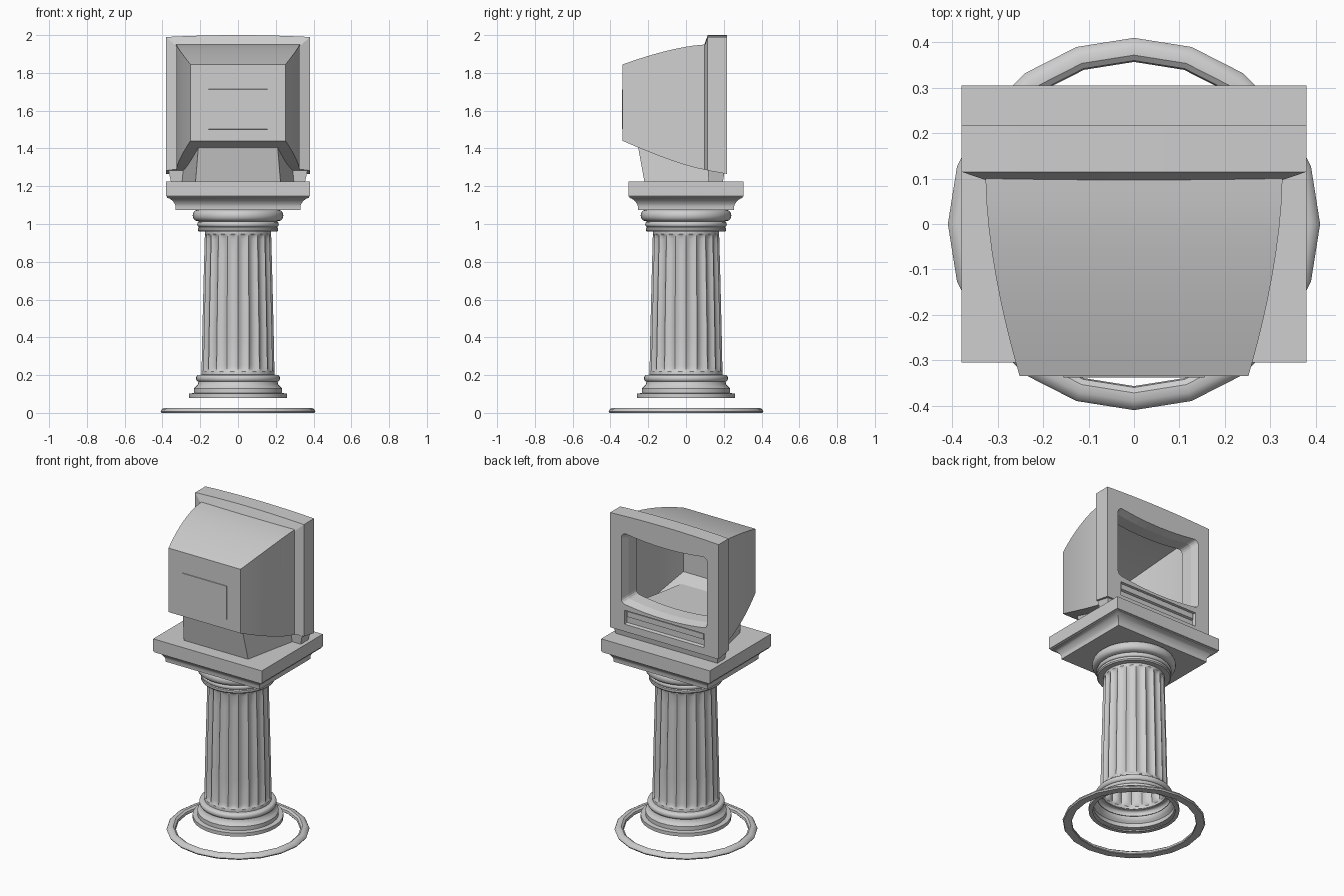
import bpy, bmesh, math
from mathutils import Vector

if "Cube" in bpy.data.objects:
    bpy.data.objects.remove(bpy.data.objects["Cube"])

mat = bpy.data.materials.new("pale stone grey")
mat.diffuse_color = (0.62, 0.62, 0.62, 1)
mat.use_nodes = True
mat.node_tree.nodes["Principled BSDF"].inputs["Base Color"].default_value = mat.diffuse_color


def loft(name, rings, caps=(True, True), cyclic=False, smooth=None):
    """Skin a list of closed rings of 3D points."""
    bm = bmesh.new()
    rows = [[bm.verts.new(p) for p in r] for r in rings]
    n = len(rows[0])
    pairs = list(zip(rows, rows[1:])) + ([(rows[-1], rows[0])] if cyclic else [])
    for a, b in pairs:
        for i in range(n):
            j = (i + 1) % n
            bm.faces.new((a[i], a[j], b[j], b[i]))
    if caps[0]:
        bm.faces.new(rows[0][::-1])
    if caps[1]:
        bm.faces.new(rows[-1])
    bmesh.ops.recalc_face_normals(bm, faces=bm.faces)
    me = bpy.data.meshes.new(name)
    bm.to_mesh(me)
    bm.free()
    me.materials.append(mat)
    ob = bpy.data.objects.new(name, me)
    bpy.context.collection.objects.link(ob)
    if smooth:
        bpy.ops.object.select_all(action='DESELECT')
        bpy.context.view_layer.objects.active = ob
        ob.select_set(True)
        bpy.ops.object.shade_smooth_by_angle(angle=math.radians(smooth))
    return ob


def lathe(name, prof, n, cyclic=False, smooth=35):
    ring = lambda r, z: [(r * math.cos(2 * math.pi * i / n), r * math.sin(2 * math.pi * i / n), z)
                         for i in range(n)]
    return loft(name, [ring(r, z) for r, z in prof], (False, False), cyclic, smooth)


def rect_z(hx, y0, y1, z, hx_front=None):
    f = hx_front or hx
    return [(-hx, y0, z), (hx, y0, z), (f, y1, z), (-f, y1, z)]


def rect_y(hx, z0, z1, y):
    return [(-hx, y, z0), (hx, y, z0), (hx, y, z1), (-hx, y, z1)]


def cut(ob, cutter):
    m = ob.modifiers.new("cut", 'BOOLEAN')
    m.operation, m.solver, m.object = 'DIFFERENCE', 'EXACT', cutter
    bpy.context.view_layer.objects.active = ob
    bpy.ops.object.modifier_apply(modifier=m.name)
    bpy.data.objects.remove(cutter)


def bulge(r, h, zc, steps=8):
    """Half-round moulding profile, from bottom to top."""
    return [(r + h * 0.8 * (math.cos(a) - 1), zc + h * math.sin(a))
            for a in (math.pi * (i / steps - 0.5) for i in range(steps + 1))]


# floor ring
lathe("floor_ring", [(0.357, 0.004), (0.36, 0.018), (0.372, 0.027), (0.39, 0.027),
                     (0.405, 0.018), (0.41, 0.008), (0.405, 0.0), (0.36, 0.0)], 20, True)

# column base mouldings
lathe("column_base", [(0.235, 0.08), (0.26, 0.08), (0.26, 0.102), (0.233, 0.105), (0.233, 0.13),
                      (0.222, 0.14), (0.212, 0.152), (0.21, 0.165)]
      + bulge(0.222, 0.018, 0.183) + [(0.19, 0.203)], 48)

# fluted shaft
FL, SUB = 20, 6
rings = []
zs = [0.20, 0.22, 0.225, 0.235, 0.25, 0.4, 0.55, 0.7, 0.85, 0.92, 0.935, 0.942, 0.947, 0.965]
for z in zs:
    t = (z - 0.2) / 0.765
    R = 0.193 - 0.018 * t ** 1.2
    end = min(z - 0.22, 0.947 - z)
    k = math.sqrt(max(0, min(1, end / 0.03)))
    ring = []
    for i in range(FL * SUB):
        a = 2 * math.pi * i / (FL * SUB)
        u = abs((i % SUB) / SUB - 0.5) * 2          # 0 at flute centre
        d = 0.013 * k * math.sqrt(max(0, 1 - (u / 0.8) ** 2))
        ring.append(((R - d) * math.cos(a), (R - d) * math.sin(a), z))
    rings.append(ring)
loft("column_shaft", rings, (False, False), smooth=35)

# capital mouldings
lathe("column_capital", [(0.17, 0.96), (0.208, 0.96), (0.213, 0.967), (0.213, 0.98), (0.203, 0.984)]
      + bulge(0.216, 0.014, 0.998) + [(0.205, 1.013)] + bulge(0.24, 0.029, 1.045)
      + [(0.2, 1.078)], 48)

# square slab with cove moulding
slab = [(0.05, 1.075), (0.05, 1.095), (0.046, 1.105), (0.035, 1.122), (0.019, 1.134),
        (0.005, 1.139), (0.005, 1.145), (0, 1.147), (0, 1.225)]
loft("capital_slab", [rect_z(0.38 - d, -0.305 + d, 0.305 - d, z) for d, z in slab], smooth=30)

# monitor stand, wider towards the screen
loft("monitor_stand", [rect_z(0.225, -0.22, 0.14, 1.222, 0.30),
                       rect_z(0.21, -0.253, 0.11, 1.405, 0.28)])
loft("stand_front_lip", [rect_z(0.355, 0.12, 0.195, 1.222), rect_z(0.368, 0.115, 0.205, 1.285)])

# tapering hollow rear shell
rows = []
for i in range(9):
    t = i / 8
    y = 0.1 - 0.435 * t
    c = t ** 1.7
    rows.append(rect_y(0.327 - 0.075 * c, 1.287 + 0.153 * t ** 1.25, 1.95 - 0.105 * t ** 1.5, y))
loft("monitor_shell", rows, (False, True), smooth=30)
loft("rear_panel", [rect_y(0.157, 1.5, 1.715, -0.333), rect_y(0.155, 1.502, 1.713, -0.338)])


# screen surround with gently arched top
def bezel_ring(hx, z0, z1, y, n=12):
    top = [(hx - 2 * hx * i / n, y, z1 - 0.01 * (1 - 2 * i / n) ** 2) for i in range(n + 1)]
    return [(-hx, y, z0), (hx, y, z0)] + top


bezel = loft("screen_surround", [bezel_ring(0.327, 1.29, 1.95, 0.097), bezel_ring(0.38, 1.283, 2.0, 0.115),
                                 bezel_ring(0.38, 1.265, 2.0, 0.217)])


# opening: rounded corners with bowed top and bottom
def opening(hx, hz, y, r=0.03, bow=0.02):
    pts = []
    for cx, cz, a0 in ((1, 1, 0), (-1, 1, 90), (-1, -1, 180), (1, -1, 270)):
        for k in range(5):
            a = math.radians(a0 + 22.5 * k)
            pts.append((cx * (hx - r) + r * math.cos(a), y, 1.66 + cz * (hz - r) + r * math.sin(a)))
        if a0 in (0, 180):                # bowed edge
            for k in range(1, 8):
                f = k / 8
                pts.append((cx * (hx - r) * (1 - 2 * f), y, 1.66 + cz * (hz + bow * (1 - (1 - 2 * f) ** 2) * cz * -1)))
    return pts


cut(bezel, loft("opening_cutter", [opening(0.275, 0.20, 0.05), opening(0.285, 0.21, 0.17),
                                   opening(0.305, 0.228, 0.23)]))
# control panel recess and its flap
cut(bezel, loft("panel_cutter", [rect_y(0.275, 1.315, 1.395, 0.195), rect_y(0.285, 1.305, 1.405, 0.25)]))
loft("control_flap", [rect_y(0.272, 1.352, 1.394, 0.19), rect_y(0.268, 1.358, 1.392, 0.209)])
